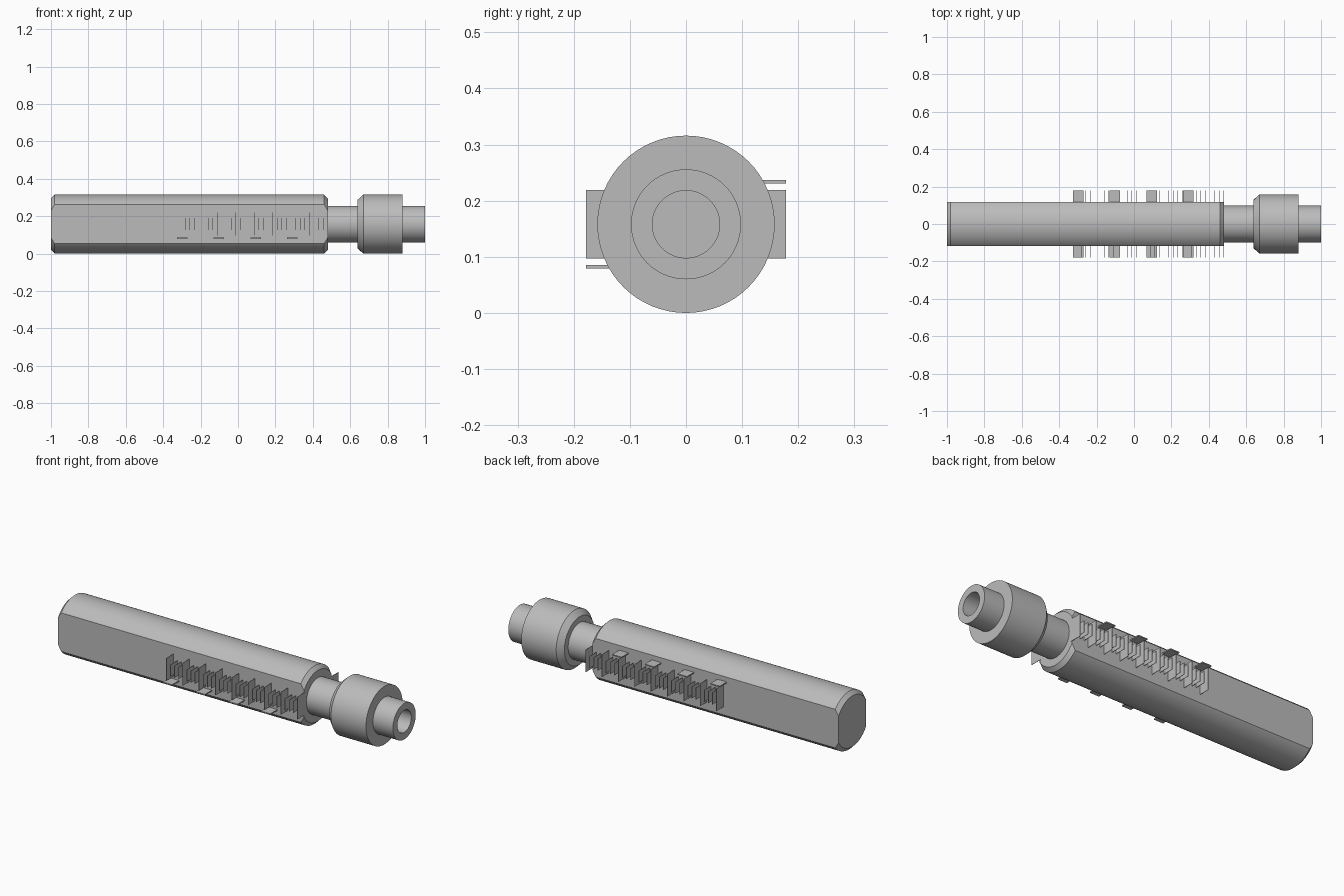
import bpy, bmesh, math
from mathutils import Matrix

if "Cube" in bpy.data.objects:
    bpy.data.objects.remove(bpy.data.objects["Cube"])

R = 0.158          # main radius, also the axis height
CZ = R
FLAT = 0.118       # half width across the flats
SEG = 64

steel = bpy.data.materials.new("steel_grey")
steel.diffuse_color = (0.5, 0.5, 0.5, 1)
steel.use_nodes = True
steel.node_tree.nodes["Principled BSDF"].inputs["Base Color"].default_value = steel.diffuse_color


def finish(name, bm, smooth=True):
    bmesh.ops.recalc_face_normals(bm, faces=bm.faces)
    me = bpy.data.meshes.new(name)
    bm.to_mesh(me)
    bm.free()
    me.materials.append(steel)
    ob = bpy.data.objects.new(name, me)
    bpy.context.collection.objects.link(ob)
    if smooth:
        bpy.ops.object.select_all(action='DESELECT')
        ob.select_set(True)
        bpy.context.view_layer.objects.active = ob
        bpy.ops.object.shade_smooth_by_angle(angle=math.radians(20))
    return ob


def lathe(profile):
    """Turn (x, radius) points around the x axis and cap both ends."""
    bm = bmesh.new()
    rings = []
    for x, r in profile:
        rings.append([bm.verts.new((x, r * math.sin(2 * math.pi * i / SEG),
                                    CZ + r * math.cos(2 * math.pi * i / SEG)))
                      for i in range(SEG)])
    for a, b in zip(rings, rings[1:]):
        for i in range(SEG):
            j = (i + 1) % SEG
            bm.faces.new((a[i], a[j], b[j], b[i]))
    bm.faces.new(rings[0])
    bm.faces.new(rings[-1])
    return bm


def add_box(bm, x, y, z, sx, sy, sz):
    m = Matrix.Translation((x, y, z)) @ Matrix.Diagonal((sx, sy, sz, 1))
    bmesh.ops.create_cube(bm, size=1, matrix=m)


# body: chamfered bar with two flats sliced off
bm = lathe([(-1, R - 0.02), (-0.98, R), (0.46, R), (0.48, R - 0.02)])
for s in (-1, 1):
    cut = bmesh.ops.bisect_plane(bm, geom=bm.verts[:] + bm.edges[:] + bm.faces[:],
                                 plane_co=(0, s * FLAT, 0), plane_no=(0, s, 0),
                                 clear_outer=True)
    rim = [e for e in cut["geom_cut"] if isinstance(e, bmesh.types.BMEdge)]
    bmesh.ops.holes_fill(bm, edges=rim)
finish("body", bm)

# neck, collar and bored tip
finish("neck", lathe([(0.47, 0.098), (0.65, 0.098)]))
finish("collar", lathe([(0.64, 0.13), (0.67, R), (0.88, R)]))
finish("tip", lathe([(0.87, 0.098), (1.0, 0.098), (1.0, 0.06),
                     (0.86, 0.06), (0.86, 0.025), (0.78, 0.025)]))

# graduated scale on both flats; the rear one is turned half round the axis
STEP = 0.0246
Y0, Y1 = 0.112, 0.178
for side, name in ((-1, "front_scale"), (1, "rear_scale")):
    bm = bmesh.new()
    yc, depth = side * (Y0 + Y1) / 2, Y1 - Y0
    for i in range(33):
        height = 0.122 if i % 4 == 0 else 0.064
        add_box(bm, 0.48 - i * STEP, yc, CZ, 0.002, depth, height)
    # plain index tabs beside each whole unit
    for i in (8, 16, 24, 32):
        add_box(bm, 0.488 - i * STEP, yc, CZ + side * 0.076, 0.056, depth, 0.006)
    finish(name, bm, smooth=False)
